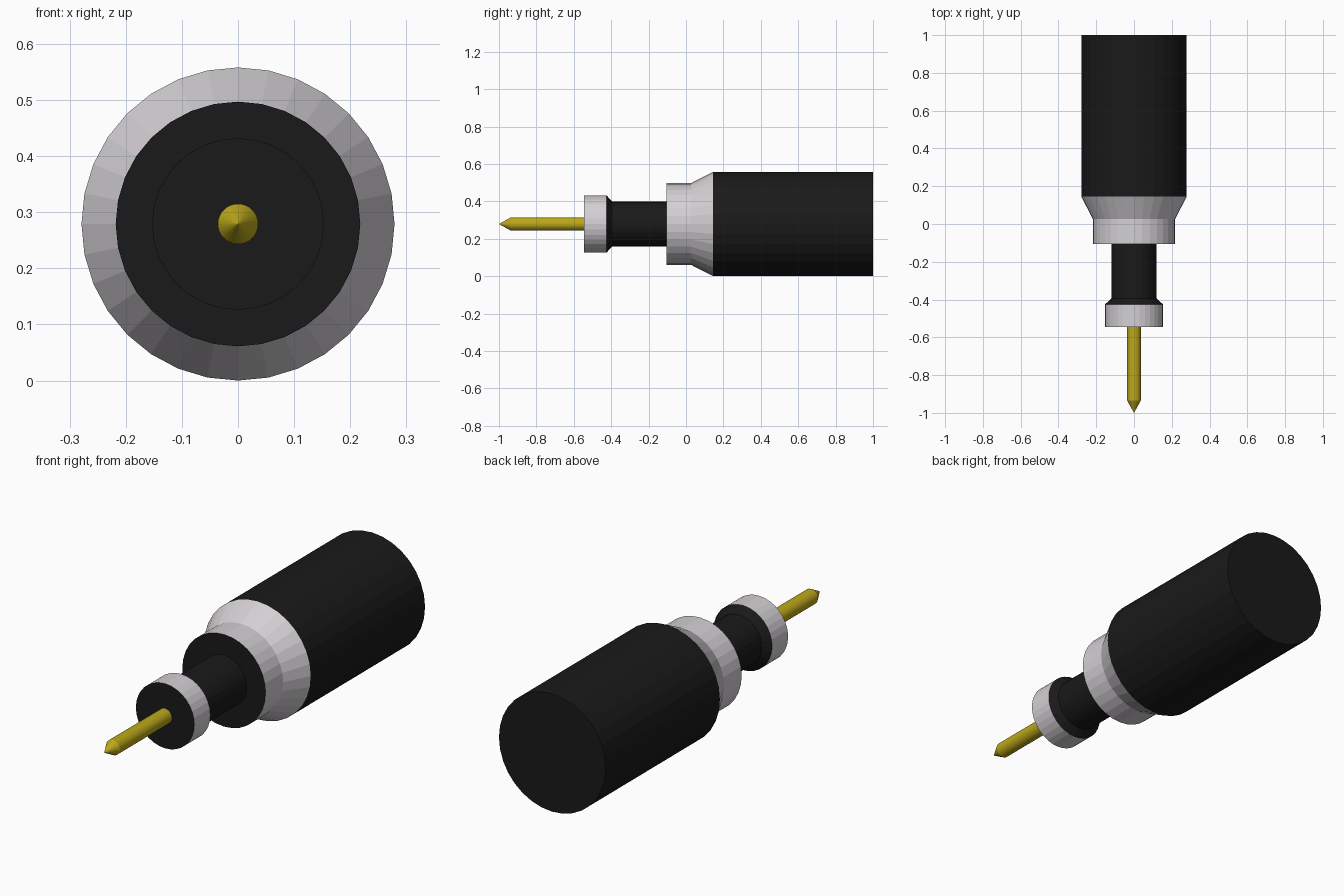
import bpy, math

if "Cube" in bpy.data.objects:
    bpy.data.objects.remove(bpy.data.objects["Cube"])

SIDES = 32
R = 0.279          # body radius, also height of the long axis


def material(name, rgb):
    m = bpy.data.materials.new(name)
    m.diffuse_color = (*rgb, 1)
    m.use_nodes = True
    m.node_tree.nodes["Principled BSDF"].inputs["Base Color"].default_value = m.diffuse_color
    return m


BLACK = material("black_rubber", (0.01, 0.01, 0.01))
METAL = material("pale_metal", (0.66, 0.63, 0.66))
GOLD = material("gold", (0.50, 0.39, 0.01))


def lathe(name, profile, mat):
    """Revolve (y, radius) points about the long axis; radius 0 makes a pole."""
    verts, faces, rings = [], [], []
    for y, r in profile:
        n = 1 if r == 0 else SIDES
        rings.append([len(verts) + i for i in range(n)])
        for i in range(n):
            a = 2 * math.pi * i / SIDES
            verts.append((r * math.sin(a), y, R + r * math.cos(a)))
    for a, b in zip(rings, rings[1:]):
        for i in range(SIDES):
            j = (i + 1) % SIDES
            if len(a) == 1:
                faces.append((a[0], b[i], b[j]))
            elif len(b) == 1:
                faces.append((a[i], b[0], a[j]))
            else:
                faces.append((a[i], b[i], b[j], a[j]))
    mesh = bpy.data.meshes.new(name)
    mesh.from_pydata(verts, [], faces)
    mesh.materials.append(mat)
    ob = bpy.data.objects.new(name, mesh)
    bpy.context.collection.objects.link(ob)
    return ob


# Pointed centre contact
lathe("contact_pin", [(-1, 0), (-0.935, 0.036), (-0.545, 0.036)], GOLD)
# Tip ring with black insulating face
lathe("tip_insulator", [(-0.545, 0.036), (-0.545, 0.153)], BLACK)
lathe("tip_ring", [(-0.545, 0.153), (-0.425, 0.153)], METAL)
# Neck: bevel behind the ring, shaft, and flat shoulder face
lathe("neck", [(-0.425, 0.153), (-0.395, 0.12), (-0.105, 0.12), (-0.105, 0.218)], BLACK)
# Metal collar flaring out to the handle
lathe("collar", [(-0.105, 0.218), (0.026, 0.218), (0.145, R)], METAL)
# Handle with closed rear end
handle = lathe("handle", [(0.145, R), (1, R), (1, 0)], BLACK)
